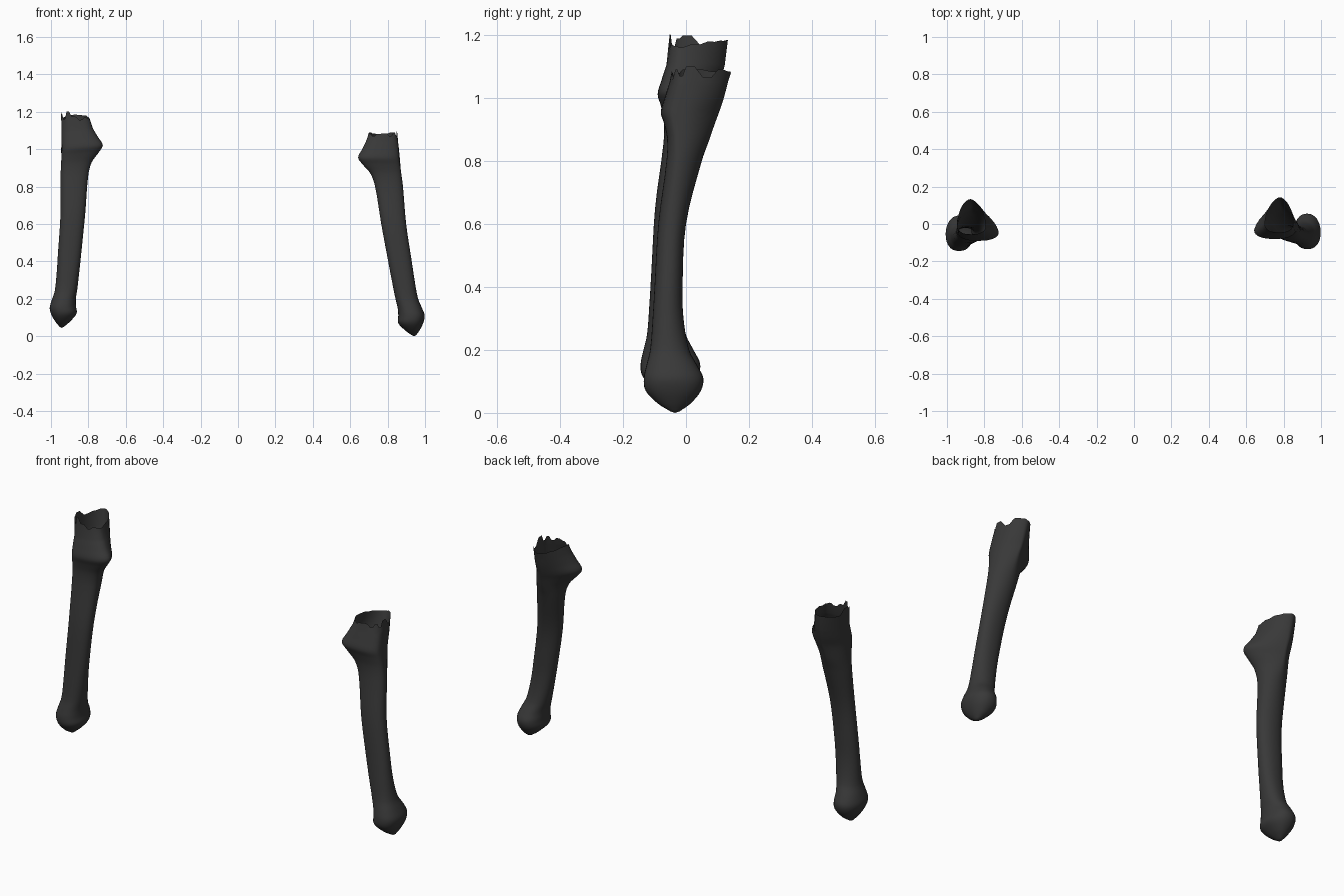
import bpy, bmesh, math
from mathutils import Vector, Matrix

if "Cube" in bpy.data.objects:
    bpy.data.objects.remove(bpy.data.objects["Cube"])

N = 32
# Limb profile: z, x min, x max, y front, y back, y of widest line, x of back ridge, back pinch
RINGS = [
    (0.005, .930, .952, -.05, -.02, -.035, .94, .9),
    (0.03, .895, .970, -.09, .015, -.037, .93, .9),
    (0.07, .857, .990, -.128, .047, -.040, .925, .9),
    (0.11, .857, .998, -.134, .055, -.040, .925, .9),
    (0.15, .854, .984, -.126, .036, -.045, .92, .9),
    (0.20, .842, .963, -.114, .010, -.050, .90, .9),
    (0.30, .822, .944, -.106, -.008, -.055, .88, .9),
    (0.40, .803, .929, -.100, -.011, -.055, .866, .9),
    (0.60, .766, .899, -.088, .000, -.045, .835, .95),
    (0.80, .733, .882, -.062, .050, -.020, .80, 1.05),
    (0.87, .708, .873, -.060, .075, -.022, .795, 1.3),
    (0.92, .665, .866, -.070, .092, -.030, .79, 1.6),
    (0.955, .642, .862, -.080, .105, -.032, .785, 1.7),
    (1.00, .664, .859, -.068, .120, -.020, .783, 1.5),
    (1.05, .688, .855, -.052, .133, -.005, .780, 1.3),
]
TOP = (1.10, .70, .85, -.045, .143, .0, .780, 1.2)


def spow(v, p):
    return math.copysign(abs(v) ** p, v)


def section(r, heights=None):
    z, x0, x1, yf, yb, yc, ax, p = r
    cx, rx, pts = (x0 + x1) / 2, (x1 - x0) / 2, []
    for i in range(N):
        a = 2 * math.pi * i / N
        c, s = math.cos(a), math.sin(a)
        if s > 0:
            x, y = cx + rx * spow(c, p) + (ax - cx) * s, yc + (yb - yc) * s
        else:
            x, y = cx + rx * spow(c, .85), yc + (yc - yf) * spow(s, .85)
        pts.append(Vector((x, y, heights[i // 2] if heights else z)))
    return pts


def smooth_rows(rows, steps=4):
    # Catmull-Rom resampling of the ring parameters
    v = [Vector(r) for r in rows]
    out = []
    for i in range(len(v) - 1):
        p0, p1, p2, p3 = v[max(i - 1, 0)], v[i], v[i + 1], v[min(i + 2, len(v) - 1)]
        h1, h2 = p1[0] - p0[0], p3[0] - p2[0]
        h = p2[0] - p1[0]
        m1 = (p2 - p0) * (h / (h + h1))
        m2 = (p3 - p1) * (h / (h + h2))
        for k in range(steps):
            t = k / steps
            out.append(p1 * (2*t**3 - 3*t*t + 1) + m1 * (t**3 - 2*t*t + t)
                       + p2 * (3*t*t - 2*t**3) + m2 * (t**3 - t*t))
    return out + [v[-1]]


dark = bpy.data.materials.new("dark_grey")
dark.diffuse_color = (0.04, 0.04, 0.04, 1)
dark.use_nodes = True
dark.node_tree.nodes["Principled BSDF"].inputs["Base Color"].default_value = dark.diffuse_color


def limb(name, heights, matrix, flip):
    bm = bmesh.new()
    loops = [section(r) for r in smooth_rows(RINGS)] + [section(TOP, heights)]
    rings = [[bm.verts.new(matrix @ p) for p in lp] for lp in loops]
    for a, b in zip(rings, rings[1:]):
        for i in range(N):
            j = (i + 1) % N
            bm.faces.new((a[i], a[j], b[j], b[i]))
    # closed tip, open ragged top
    tip = bm.verts.new(matrix @ Vector((.942, -.035, 0)))
    for i in range(N):
        bm.faces.new((tip, rings[0][(i + 1) % N], rings[0][i]))
    if flip:
        bmesh.ops.reverse_faces(bm, faces=bm.faces[:])
    me = bpy.data.meshes.new(name)
    bm.to_mesh(me)
    bm.free()
    ob = bpy.data.objects.new(name, me)
    bpy.context.collection.objects.link(ob)
    me.materials.append(dark)
    for f in me.polygons:
        f.use_smooth = True


# Right limb as profiled
limb("right_limb", [1.10, 1.065, 1.09, 1.085, 1.08, 1.08, 1.085, 1.09,
                    1.09, 1.08, 1.07, 1.08, 1.085, 1.07, 1.09, 1.07], Matrix(), False)

# Left limb: mirrored, turned more upright about its tip and raised
pivot = Vector((.94, 0, 0))
pose = (Matrix.Scale(-1, 4, (1, 0, 0)) @ Matrix.Translation(pivot + Vector((0, -.01, .045)))
        @ Matrix.Rotation(math.radians(4.8), 4, 'Y') @ Matrix.Translation(-pivot))
limb("left_limb", [1.15, 1.12, 1.125, 1.13, 1.13, 1.125, 1.12, 1.11,
                   1.10, 1.105, 1.11, 1.10, 1.12, 1.15, 1.11, 1.14], pose, True)
